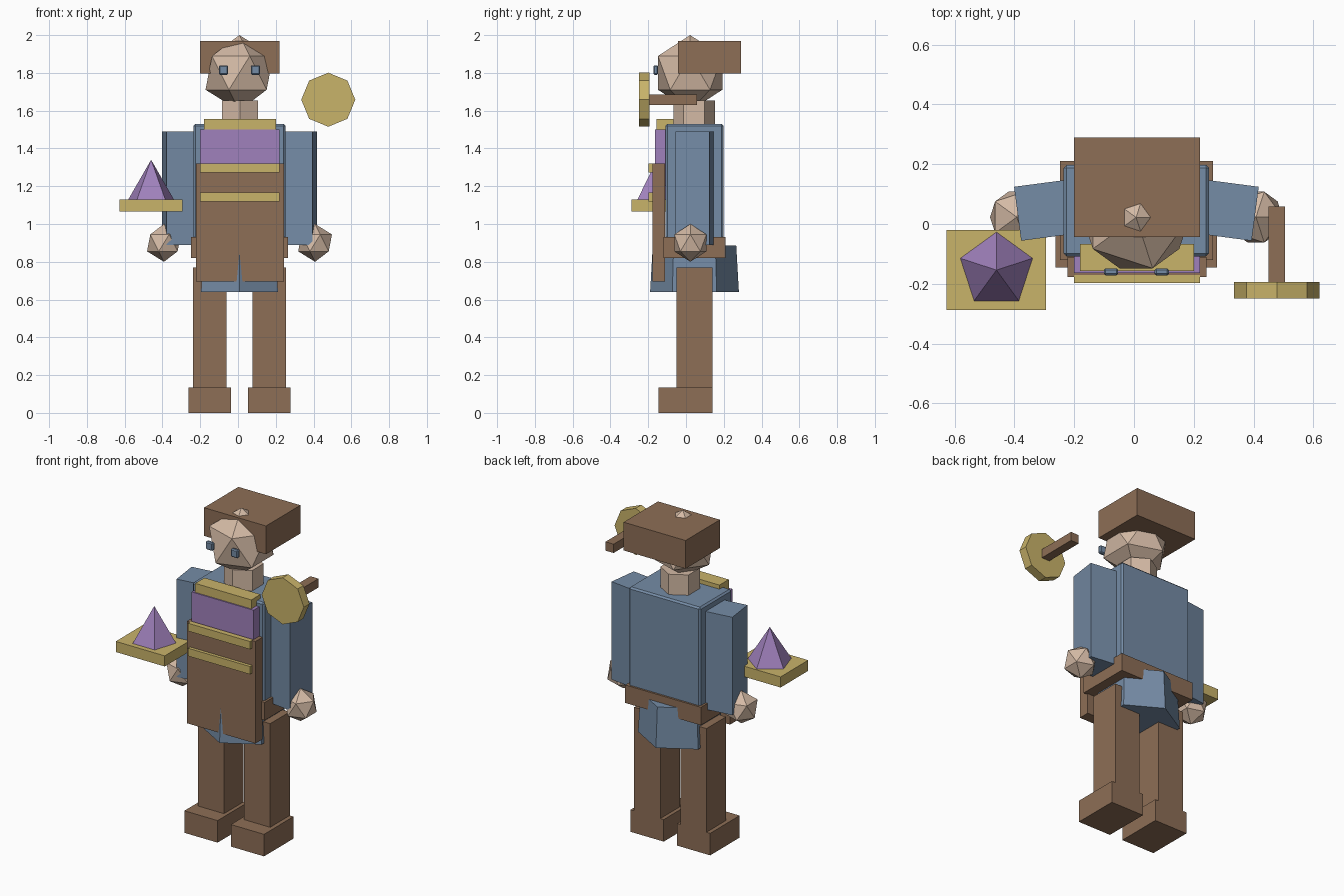
import bpy
import math
from mathutils import Matrix

cube = bpy.data.objects.get("Cube")
if cube:
    bpy.data.objects.remove(cube, do_unlink=True)

MID = 0.008  # body centre line


def material(name, rgb):
    lin = [((c / 255 + 0.055) / 1.055) ** 2.4 for c in rgb]
    mat = bpy.data.materials.new(name)
    mat.use_nodes = True
    mat.diffuse_color = (*lin, 1)
    bsdf = next(n for n in mat.node_tree.nodes if n.type == 'BSDF_PRINCIPLED')
    bsdf.inputs["Base Color"].default_value = (*lin, 1)
    return mat


brown = material("leather brown", (141, 110, 86))
blue = material("cloth blue", (117, 140, 166))
gold = material("brass gold", (201, 179, 106))
purple = material("violet", (160, 129, 188))
skin = material("skin", (212, 186, 165))


def finish(name, mat):
    obj = bpy.context.object
    obj.name = obj.data.name = name
    obj.data.materials.append(mat)
    return obj


def box(name, mat, x, y, z, bevel=0):
    """Box from (low, high) ranges on each axis."""
    bpy.ops.mesh.primitive_cube_add(size=1)
    obj = finish(name, mat)
    ranges = (x, y, z)
    size = Matrix.Diagonal([b - a for a, b in ranges]).to_4x4()
    obj.data.transform(size)
    obj.location = [(a + b) / 2 for a, b in ranges]
    if bevel:
        mod = obj.modifiers.new("edge", 'BEVEL')
        mod.width = bevel
        mod.segments = 1
    return obj


def cone(name, mat, sides, r1, r2, depth, loc, rot=(0, 0, 0)):
    bpy.ops.mesh.primitive_cone_add(vertices=sides, radius1=r1, radius2=r2,
                                    depth=depth, location=loc, rotation=rot)
    return finish(name, mat)


def ball(name, mat, radius, loc):
    bpy.ops.mesh.primitive_ico_sphere_add(subdivisions=1, radius=radius, location=loc)
    return finish(name, mat)


# Limbs, mirrored about the body centre line
for side, s in (("left", 1), ("right", -1)):
    def span(inner, outer):
        return sorted((MID + s * inner, MID + s * outer))

    box(side + "_boot", brown, span(0.045, 0.27), (-0.145, 0.14), (0, 0.135))
    box(side + "_leg", brown, span(0.068, 0.245), (-0.05, 0.14), (0.13, 0.77))
    arm = box(side + "_arm", blue, span(0.218, 0.398), (-0.045, 0.137), (0.89, 1.49))
    arm.rotation_euler.z = -s * math.radians(7.5)
    ball(side + "_hand", skin, 0.1, (MID + s * 0.4, 0.023, 0.9))
    box(side + "_eye", blue, span(0.061, 0.109), (-0.172, -0.148), (1.79, 1.84), 0.006)

# Body
cone("skirt", blue, 6, 0.235, 0.221, 0.245, (MID, 0.045, 0.7625))
box("belt", brown, (-0.248, 0.265), (-0.12, 0.21), (0.82, 0.93))
box("torso", blue, (-0.235, 0.251), (-0.108, 0.198), (0.87, 1.53), 0.01)
box("chest_panel", purple, (-0.2, 0.22), (-0.164, -0.1), (1.2, 1.5))
box("apron", brown, (-0.222, 0.243), (-0.178, -0.11), (0.695, 1.32))
box("collar", gold, (-0.18, 0.2), (-0.157, -0.067), (1.5, 1.555))
for name, low in (("upper_band", 1.273), ("lower_band", 1.12)):
    box(name, gold, (-0.2, 0.22), (-0.198, -0.17), (low, low + 0.048))

# Neck, head and hat
cone("neck", skin, 6, 0.11, 0.11, 0.17, (0.01, 0.043, 1.57))
ball("head", skin, 0.2, (0.007, 0.022, 1.8))
box("hat", brown, (-0.2, 0.22), (-0.043, 0.29), (1.797, 1.97))

# Disc on a rod beside the left shoulder
cone("disc", gold, 8, 0.143, 0.143, 0.055, (0.478, -0.222, 1.658), (math.pi / 2, 0, 0))
box("disc_rod", brown, (0.45, 0.505), (-0.2, 0.058), (1.631, 1.685))

# Tray with a five-sided spire at the right hand
box("tray", gold, (-0.627, -0.295), (-0.288, -0.02), (1.065, 1.13))
cone("spire", purple, 5, 0.127, 0, 0.21, (-0.46, -0.154, 1.235))
